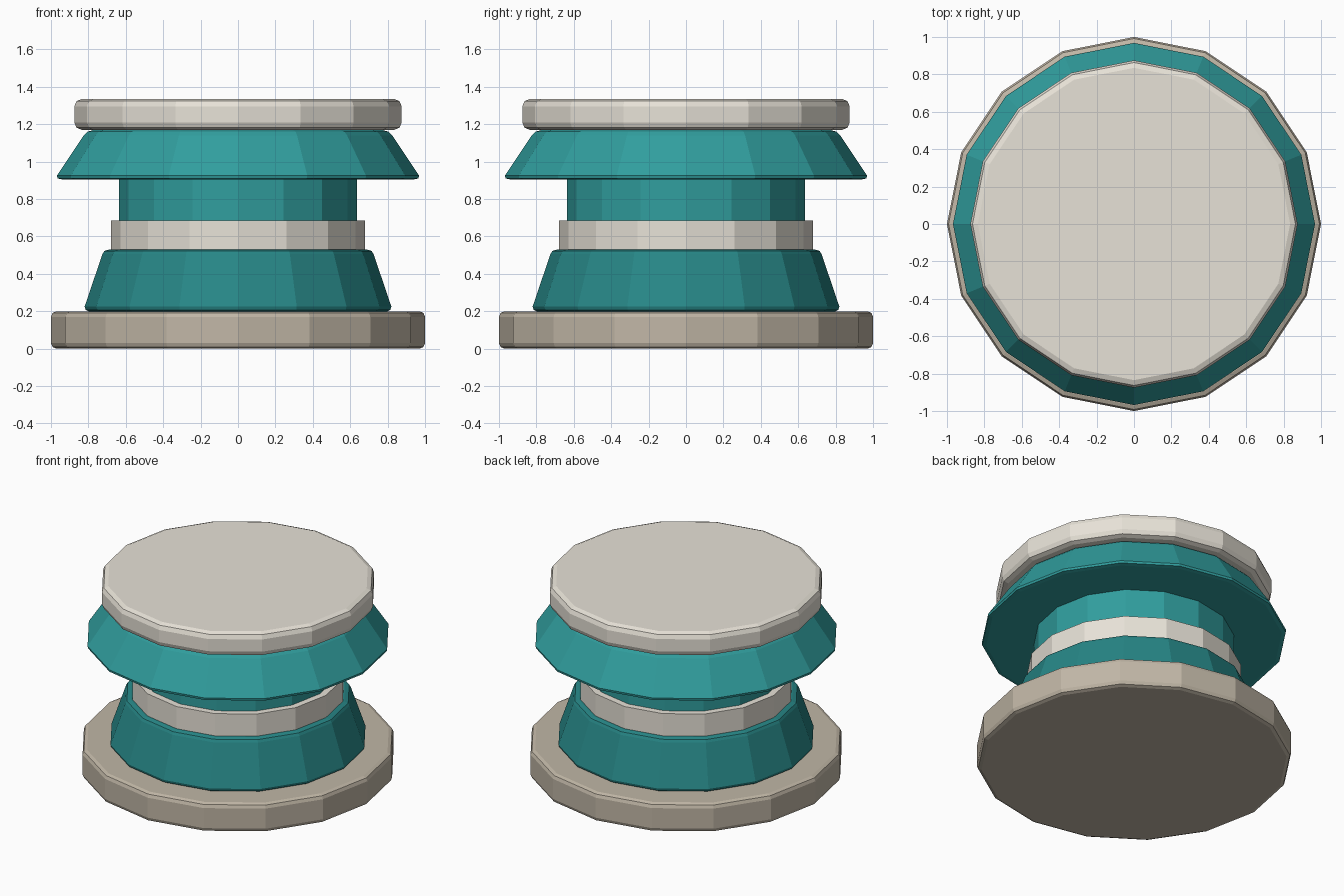
import bpy
import bmesh
from math import cos, sin, tau

if "Cube" in bpy.data.objects:
    bpy.data.objects.remove(bpy.data.objects["Cube"])

SIDES = 16


def material(name, rgb):
    m = bpy.data.materials.new(name)
    m.diffuse_color = (*rgb, 1)
    m.use_nodes = True
    m.node_tree.nodes["Principled BSDF"].inputs["Base Color"].default_value = m.diffuse_color
    return m


def turned(name, profile, mat):
    """Closed flat-shaded solid turned from (radius, z) points, bottom to top."""
    bm = bmesh.new()
    rings = [[bm.verts.new((r * cos(tau * i / SIDES), r * sin(tau * i / SIDES), z))
              for i in range(SIDES)] for r, z in profile]
    for low, high in zip(rings, rings[1:]):
        for i in range(SIDES):
            j = (i + 1) % SIDES
            bm.faces.new((low[i], low[j], high[j], high[i]))
    bm.faces.new(rings[0][::-1])
    bm.faces.new(rings[-1])
    mesh = bpy.data.meshes.new(name)
    bm.to_mesh(mesh)
    bm.free()
    mesh.materials.append(mat)
    ob = bpy.data.objects.new(name, mesh)
    bpy.context.collection.objects.link(ob)
    return ob


def disc(name, r, z0, z1, b, mat):
    """Disc with a two-step rounded rim of size b."""
    k = 0.29 * b
    return turned(name, [(r - b, z0), (r - k, z0 + k), (r, z0 + b),
                         (r, z1 - b), (r - k, z1 - k), (r - b, z1)], mat)


tan = material("tan_stone", (0.53, 0.47, 0.38))
cream = material("cream", (0.80, 0.76, 0.68))
dark_teal = material("dark_teal", (0.02, 0.24, 0.24))
teal = material("teal", (0.03, 0.34, 0.34))

# Foot plate and tapered lower body
disc("base_plate", 1.0, 0.0, 0.2, 0.03, tan)
turned("lower_body", [(0.80, 0.2), (0.815, 0.208), (0.82, 0.225),
                      (0.725, 0.505), (0.715, 0.522), (0.69, 0.53)], dark_teal)

# Waist: pale band and narrower neck
turned("waist_band", [(0.68, 0.53), (0.68, 0.685)], cream)
turned("neck", [(0.635, 0.685), (0.635, 0.905)], teal)

# Flared upper body and lid
turned("upper_skirt", [(0.94, 0.905), (0.965, 0.91), (0.968, 0.925),
                       (0.825, 1.14), (0.805, 1.16), (0.77, 1.17)], teal)
disc("lid", 0.875, 1.17, 1.335, 0.04, cream)
